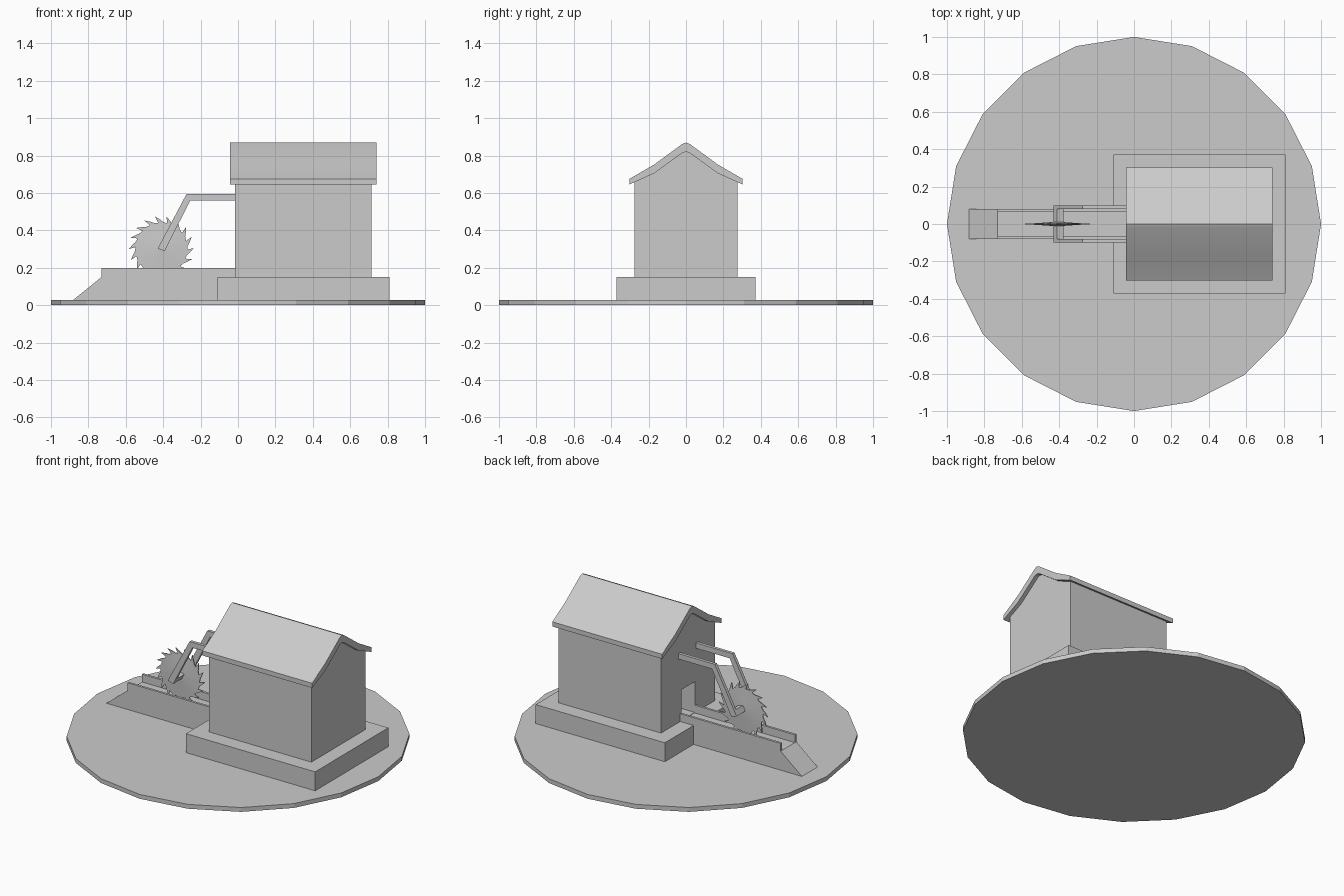
import bpy, bmesh, math

if "Cube" in bpy.data.objects:
    bpy.data.objects.remove(bpy.data.objects["Cube"])


def prism(name, pts, a, b, axis):
    """Extrude a 2D profile from a to b along x (pts = y,z) or y (pts = x,z)."""
    place = (lambda p, t: (t, p[0], p[1])) if axis == 'x' else (lambda p, t: (p[0], t, p[1]))
    bm = bmesh.new()
    face = bm.faces.new([bm.verts.new(place(p, a)) for p in pts])
    ext = bmesh.ops.extrude_face_region(bm, geom=[face])
    vec = (b - a, 0, 0) if axis == 'x' else (0, b - a, 0)
    bmesh.ops.translate(bm, vec=vec, verts=[g for g in ext['geom'] if isinstance(g, bmesh.types.BMVert)])
    bmesh.ops.recalc_face_normals(bm, faces=bm.faces)
    me = bpy.data.meshes.new(name)
    bm.to_mesh(me)
    bm.free()
    ob = bpy.data.objects.new(name, me)
    bpy.context.collection.objects.link(ob)
    return ob


def box(name, x0, x1, y0, y1, z0, z1):
    return prism(name, [(x0, z0), (x1, z0), (x1, z1), (x0, z1)], y0, y1, 'y')


def mirrored(half):
    """Complete a right-hand profile across y = 0."""
    return half + [(-y, z) for y, z in reversed(half) if y > 0]


# Round ground plate
bpy.ops.mesh.primitive_cylinder_add(vertices=20, radius=1, depth=0.028, location=(0, 0, 0.014))
bpy.context.object.name = "ground_plate"

# Stone foundation
box("foundation", -0.11, 0.81, -0.372, 0.372, 0.02, 0.15)

# House walls with gables, and a doorway cut where the trough enters
walls = prism("house_walls", mirrored([(0, 0.83), (0.17, 0.712), (0.275, 0.66), (0.275, 0.145)]),
              -0.015, 0.715, 'x')
cutter = box("doorway_cutter", -0.2, 0.3, -0.068, 0.068, 0.152, 0.35)
cutter.hide_render = True
cutter.hide_viewport = True
cut = walls.modifiers.new("doorway", 'BOOLEAN')
cut.operation = 'DIFFERENCE'
cut.solver = 'EXACT'
cut.object = cutter

# Roof with gently flared eaves and a softened ridge
top = [(0, 0.87), (0.02, 0.862), (0.17, 0.752), (0.303, 0.675)]
under = [(0.303, 0.645), (0.17, 0.705), (0.02, 0.814), (0, 0.82)]
right = top + under
roof_pts = right + [(-y, z) for y, z in reversed(under[:-1])] + [(-y, z) for y, z in reversed(top[1:])]
roof = prism("roof", roof_pts, -0.042, 0.74, 'x')
bpy.ops.object.select_all(action='DESELECT')
roof.select_set(True)
bpy.context.view_layer.objects.active = roof
bpy.ops.object.shade_smooth_by_angle(angle=math.radians(40))

# Log ramp and its side rails
prism("trough_bed", [(-0.885, 0.025), (-0.015, 0.025), (-0.015, 0.15), (-0.73, 0.15)], -0.08, 0.08, 'y')
for side, s in (("front", -1), ("back", 1)):
    box("trough_rail_" + side, -0.73, -0.012, *sorted((s * 0.065, s * 0.08)), 0.14, 0.2)

# Bent arms holding the blade
arm = [(-0.01, 0.595), (-0.275, 0.595), (-0.43, 0.302), (-0.392, 0.29), (-0.255, 0.56), (-0.01, 0.56)]
for side, s in (("front", -1), ("back", 1)):
    prism("saw_arm_" + side, arm, *sorted((s * 0.08, s * 0.1)), 'y')

# Axle between the arms
prism("saw_axle", [(-0.43, 0.302), (-0.392, 0.29), (-0.376, 0.322), (-0.413, 0.334)], -0.085, 0.085, 'y')

# Circular saw blade: hooked teeth, lens-shaped cross-section
cx, cz, teeth = -0.41, 0.303, 18
hook = [(0.0, 0.139), (0.3, 0.142), (0.62, 0.155), (1.05, 0.174), (0.85, 0.139)]
bm = bmesh.new()
hubs = [bm.verts.new((cx, y, cz)) for y in (-0.012, 0.012)]
rims = [[], []]
for i in range(teeth):
    for f, r in hook:
        a = 2 * math.pi * (i + f) / teeth
        for rim, y in zip(rims, (-0.003, 0.003)):
            rim.append(bm.verts.new((cx + r * math.cos(a), y, cz + r * math.sin(a))))
n = len(rims[0])
step = len(hook)
for rim, hub in zip(rims, hubs):
    for i in range(teeth):
        k = i * step
        nxt = (k + step) % n
        bm.faces.new([rim[k + j] for j in range(step)])
        bm.faces.new([hub, rim[k], rim[k + step - 1]])
        bm.faces.new([hub, rim[k + step - 1], rim[nxt]])
for i in range(n):
    j = (i + 1) % n
    bm.faces.new([rims[0][i], rims[0][j], rims[1][j], rims[1][i]])
bmesh.ops.recalc_face_normals(bm, faces=bm.faces)
me = bpy.data.meshes.new("saw_blade")
bm.to_mesh(me)
bm.free()
bpy.context.collection.objects.link(bpy.data.objects.new("saw_blade", me))
